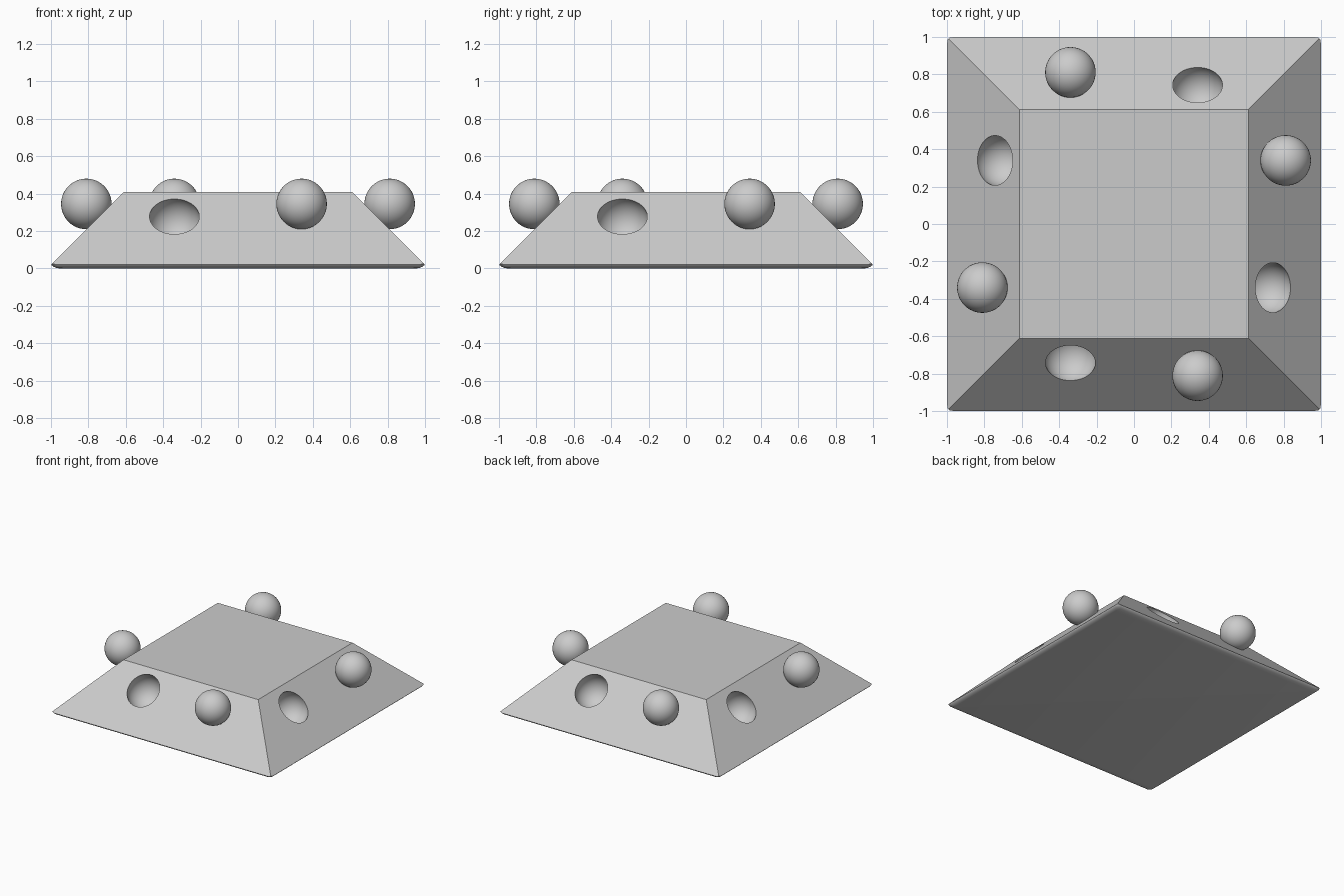
import bpy, bmesh, math
from mathutils import Matrix, Vector

old = bpy.data.objects.get("Cube")
if old:
    bpy.data.objects.remove(old, do_unlink=True)

grey = bpy.data.materials.new("light grey")
grey.use_nodes = True
colour = (0.6, 0.6, 0.6, 1)
grey.diffuse_color = colour
grey.node_tree.nodes["Principled BSDF"].inputs["Base Color"].default_value = colour


def finish(bm, name):
    bmesh.ops.recalc_face_normals(bm, faces=bm.faces)
    mesh = bpy.data.meshes.new(name)
    bm.to_mesh(mesh)
    bm.free()
    mesh.materials.append(grey)
    ob = bpy.data.objects.new(name, mesh)
    bpy.context.collection.objects.link(ob)
    return ob


def loft(name, rings):
    """Closed solid through a stack of equal-length rings."""
    bm = bmesh.new()
    loops = [[bm.verts.new(p) for p in ring] for ring in rings]
    n = len(loops[0])
    for a, b in zip(loops, loops[1:]):
        for i in range(n):
            j = (i + 1) % n
            bm.faces.new((a[i], a[j], b[j], b[i]))
    bm.faces.new(loops[0][::-1])
    bm.faces.new(loops[-1])
    return finish(bm, name)


def square(half, z, radius=0, steps=0):
    """Square ring, with rounded corners if steps is above 0."""
    pts = []
    for k in range(4):
        corner = math.pi / 4 + k * math.pi / 2
        c = Vector((math.cos(corner), math.sin(corner), 0)) * math.sqrt(2) * (half - radius)
        for s in range(steps + 1):
            a = k * math.pi / 2 + (s / steps if steps else 0.5) * math.pi / 2
            pts.append((c.x + radius * math.cos(a), c.y + radius * math.sin(a), z))
    return pts


def sphere(name, radius, pos):
    bm = bmesh.new()
    bmesh.ops.create_uvsphere(bm, u_segments=64, v_segments=32, radius=radius,
                              matrix=Matrix.Translation(pos))
    return finish(bm, name)


def smooth(ob, degrees=25):
    bpy.ops.object.select_all(action='DESELECT')
    ob.select_set(True)
    bpy.context.view_layer.objects.active = ob
    bpy.ops.object.shade_smooth_by_angle(angle=math.radians(degrees))


def boolean(ob, tool, operation):
    """Apply the cut and discard the tool."""
    tool.hide_render = True
    mod = ob.modifiers.new("cut", 'BOOLEAN')
    mod.object, mod.operation, mod.solver = tool, operation, 'EXACT'
    bpy.context.view_layer.objects.active = ob
    bpy.ops.object.modifier_apply(modifier=mod.name)
    bpy.data.objects.remove(tool, do_unlink=True)


# Sloped block, trimmed by a shape with a rounded foot and corners
block = loft("sloped_block", [square(1.02, 0), square(0.612, 0.408)])
foot = [(0.955, 0), (0.972, 0.003), (0.986, 0.009), (0.996, 0.017), (1, 0.024), (1, 0.6)]
boolean(block, loft("foot_trim", [square(h, z, 0.03, 6) for h, z in foot]), 'INTERSECT')

# One socket and one ball on each slope
face_point = Vector((0, -0.743, 0.277))
normal = Vector((0, -1, 1)).normalized()
for i, side in enumerate(("front", "left", "back", "right")):
    turn = Matrix.Rotation(i * math.pi / 2, 3, 'Z')
    socket = turn @ (face_point + Vector((-0.34, 0, 0)) - normal * 0.044)
    boolean(block, sphere("socket_cutter", 0.14, socket), 'DIFFERENCE')
    ball = sphere(side + "_ball", 0.135, turn @ (face_point + Vector((0.34, 0, 0)) + normal * 0.096))
    smooth(ball, 60)
smooth(block)
